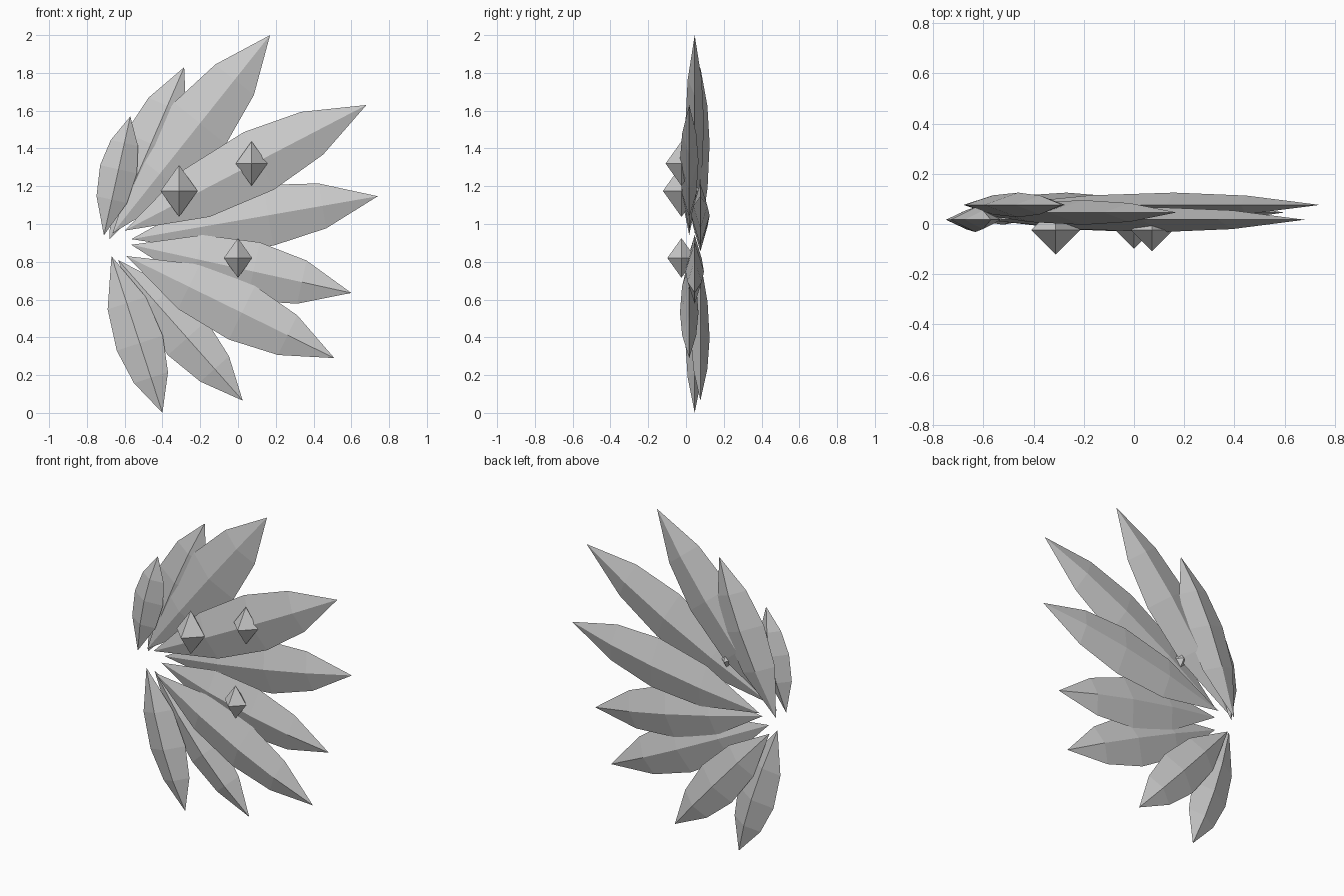
import bpy
from mathutils import Vector

if "Cube" in bpy.data.objects:
    bpy.data.objects.remove(bpy.data.objects["Cube"])

RINGS = [(0.30, 0.83, 0.78), (0.555, 1.0, 1.0), (0.775, 0.74, 0.76)]  # position, width, thickness
THICK = 0.049


def spindle(name, base, tip, across, depth, rings):
    """Four-sided faceted body, pointed at both ends."""
    verts = [base]
    for t, w, d in rings:
        c = base.lerp(tip, t)
        verts += [c + across * w, c + depth * d, c - across * w, c - depth * d]
    verts.append(tip)
    last = len(verts) - 1
    faces = []
    for k in range(4):
        n = (k + 1) % 4
        faces.append((0, 1 + n, 1 + k))
        for r in range(len(rings) - 1):
            a, b = 1 + 4 * r, 5 + 4 * r
            faces.append((a + k, a + n, b + n, b + k))
        faces.append((last - 4 + k, last - 4 + n, last))
    mesh = bpy.data.meshes.new(name)
    mesh.from_pydata([v[:] for v in verts], [], faces)
    mesh.update()
    obj = bpy.data.objects.new(name, mesh)
    bpy.context.collection.objects.link(obj)
    return obj


# Fan of feather blades: base x, z, tip x, z, half width
FEATHERS = [
    (-0.71, 0.94, -0.57, 1.57, 0.10),
    (-0.68, 0.92, -0.285, 1.83, 0.147),
    (-0.665, 0.95, 0.17, 2.00, 0.176),
    (-0.60, 0.965, 0.68, 1.63, 0.172),
    (-0.565, 0.92, 0.74, 1.147, 0.163),
    (-0.565, 0.89, 0.60, 0.635, 0.158),
    (-0.59, 0.83, 0.51, 0.29, 0.158),
    (-0.635, 0.81, 0.025, 0.065, 0.137),
    (-0.67, 0.83, -0.40, 0.0, 0.128),
]
LAYERS = (0.017, 0.076, 0.046)  # blades cycle through three depths
for i, (bx, bz, tx, tz, w) in enumerate(FEATHERS):
    y = LAYERS[i % 3]
    base, tip = Vector((bx, y, bz)), Vector((tx, y, tz))
    d = (tip - base).normalized()
    across = Vector((-d.z, 0, d.x)) * w
    spindle(f"feather_{i + 1}", base, tip, across, Vector((0, -THICK, 0)), RINGS)

# Octahedral gems set into the front
for i, (x, z, r) in enumerate([(-0.312, 1.175, 0.098), (0.072, 1.32, 0.084), (0.0, 0.82, 0.075)]):
    c, up = Vector((x, -0.024, z)), Vector((0, 0, r * 1.4))
    spindle(f"gem_{i + 1}", c - up, c + up, Vector((r, 0, 0)), Vector((0, r, 0)), [(0.5, 1, 1)])

# Consistent outward normals
import bmesh
for obj in bpy.context.collection.objects:
    bm = bmesh.new()
    bm.from_mesh(obj.data)
    bmesh.ops.recalc_face_normals(bm, faces=bm.faces)
    bm.to_mesh(obj.data)
    bm.free()
